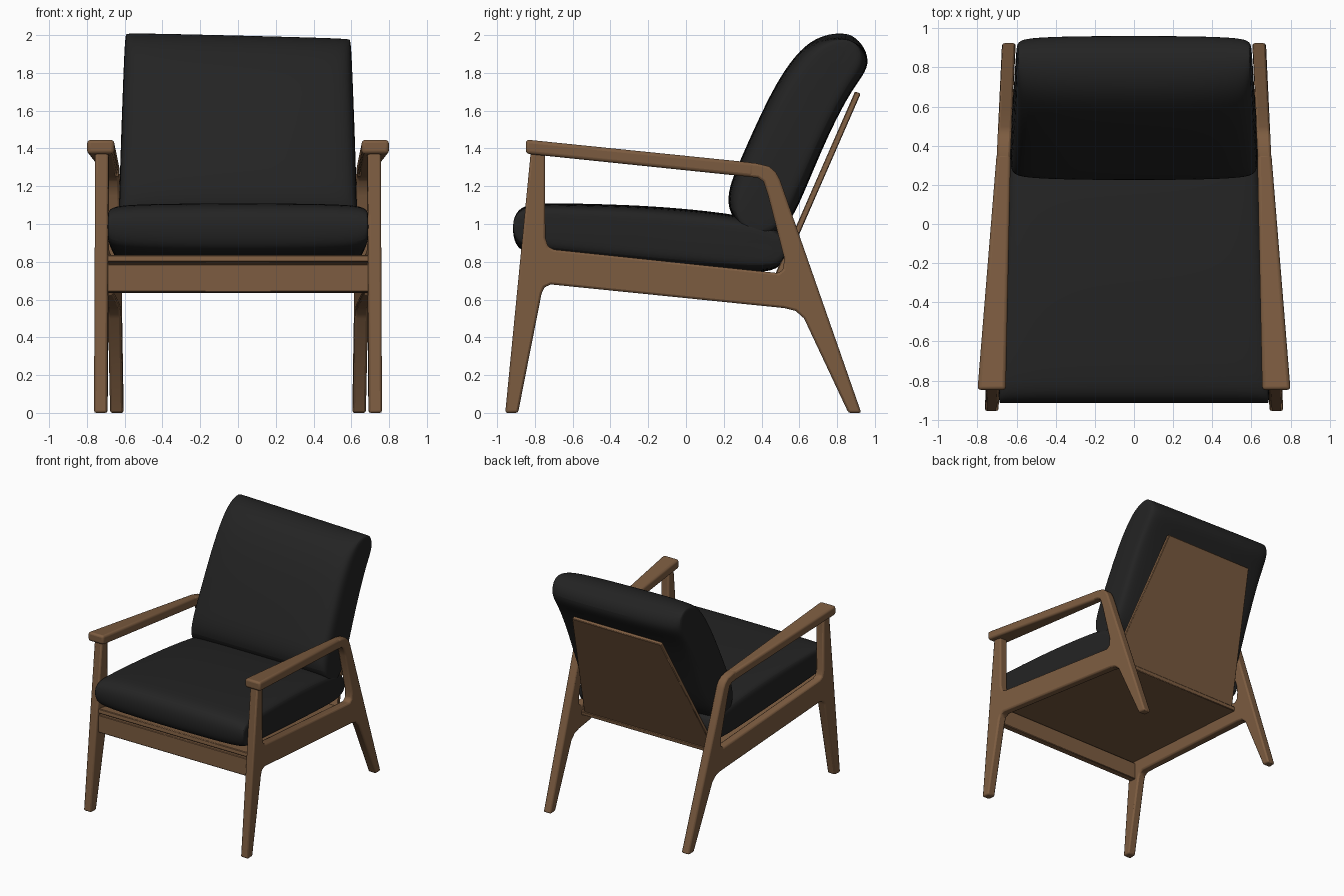
import bpy, bmesh, math
from mathutils import Vector

if "Cube" in bpy.data.objects:
    bpy.data.objects.remove(bpy.data.objects["Cube"])


def material(name, rgb):
    m = bpy.data.materials.new(name)
    m.diffuse_color = (*rgb, 1)
    m.use_nodes = True
    m.node_tree.nodes["Principled BSDF"].inputs["Base Color"].default_value = m.diffuse_color
    return m


WOOD = material("walnut wood", (0.205, 0.108, 0.052))
BLACK = material("black fabric", (0.017, 0.017, 0.017))


def loft(name, rings, mat, bevel=0.0, segments=2, subsurf=0):
    """Skin a list of equal-length point rings and cap both ends."""
    bm = bmesh.new()
    rows = [[bm.verts.new(p) for p in ring] for ring in rings]
    n = len(rows[0])
    for a, b in zip(rows, rows[1:]):
        for i in range(n):
            bm.faces.new((a[i], a[(i + 1) % n], b[(i + 1) % n], b[i]))
    bm.faces.new(rows[0])
    bm.faces.new(rows[-1])
    bmesh.ops.recalc_face_normals(bm, faces=bm.faces)
    me = bpy.data.meshes.new(name)
    bm.to_mesh(me)
    bm.free()
    me.materials.append(mat)
    ob = bpy.data.objects.new(name, me)
    bpy.context.collection.objects.link(ob)
    if bevel:
        mod = ob.modifiers.new("soft edges", 'BEVEL')
        mod.width, mod.segments = bevel, segments
        mod.limit_method, mod.angle_limit = 'ANGLE', math.radians(40)
    if subsurf:
        mod = ob.modifiers.new("smooth", 'SUBSURF')
        mod.levels = mod.render_levels = subsurf
    bpy.ops.object.select_all(action='DESELECT')
    bpy.context.view_layer.objects.active = ob
    ob.select_set(True)
    bpy.ops.object.shade_smooth_by_angle(angle=math.radians(40))
    return ob


# Side frames: front leg, rail and back leg in one outline (y, z), toed in to the back
FRAME = [(-.957, 0), (-.889, 0), (-.765, .63), (-.75, .665), (-.715, .68),
         (.52, .555), (.58, .54), (.625, .50), (.86, 0), (.928, 0),
         (.593, .96), (.497, 1.236), (.475, 1.275), (.44, 1.305), (.37, 1.322),
         (.33, 1.325), (.33, 1.25), (.38, 1.245), (.41, 1.225), (.435, 1.15),
         (.52, .82), (.515, .76), (.49, .74), (-.70, .865), (-.73, .88),
         (-.745, .93), (-.746, 1.40), (-.82, 1.40)]

for side, s in (("left", -1), ("right", 1)):
    loft(side + "_frame",
         [[(s * (.683 - .047 * y + d), y, z) for y, z in FRAME] for d in (-.035, .035)],
         WOOD, bevel=.012)

    # Armrest: wide at the front, tapering into the back leg
    arm = [(-.848, .655, .80, 1.372, 1.447), (.36, .630, .702, 1.247, 1.324)]
    loft(side + "_armrest",
         [[(s * a, y, lo), (s * b, y, lo), (s * b, y, hi), (s * a, y, hi)]
          for y, a, b, lo, hi in arm], WOOD, bevel=.018, segments=3)


def board(name, sections, mat=WOOD):
    """Plank from (half width, bottom/rear y z, top/front y z) sections."""
    return loft(name, [[(-w, y0, z0), (w, y0, z0), (w, y1, z1), (-w, y1, z1)]
                       for w, y0, z0, y1, z1 in sections], mat, bevel=.005, segments=1)


# Front rail, sloping seat board and tapered back panel
board("front_rail", [(.695, -.865, .64, -.865, .787), (.695, -.805, .635, -.805, .78)])
board("seat_board", [(.695, -.865, .80, -.86, .836), (.635, .49, .66, .495, .695)])
board("back_panel", [(.61, .475, .66, .445, .672), (.41, .925, 1.69, .895, 1.702)])


def cushion(name, profile, centre, axis, half_width, sag):
    """Pillow: a side profile repeated across x, thinner toward both ends."""
    c = Vector(centre)
    u = Vector(axis).normalized()
    n = Vector((-u.y, u.x))
    half = [(1.0, .5), (.985, .74), (.93, .9), (.7, .97), (.3, 1.0)]
    stations = [(-f, t) for f, t in half] + [(f, t) for f, t in reversed(half)]
    rings = []
    for f, t in stations:
        ring = []
        for p in profile:
            d = Vector(p) - c
            q = c + u * d.dot(u) + n * d.dot(n) * t
            ring.append((f * half_width(*q), q.x, q.y - sag(f, q.y)))
        rings.append(ring)
    return loft(name, rings, BLACK, subsurf=2)


# Seat cushion follows the toed-in frames
SEAT = [(-.92, .97), (-.91, 1.05), (-.86, 1.10), (-.75, 1.112), (-.4, 1.105),
        (-.1, 1.09), (.2, 1.06), (.42, 1.02), (.52, .96), (.535, .83),
        (.48, .735), (.2, .75), (-.3, .79), (-.75, .835), (-.86, .85), (-.905, .89)]
cushion("seat_cushion", SEAT, (-.2, .94), (1, -.1),
        lambda y, z: .655 - .045 * y, lambda f, z: 0)

# Back cushion leans on the panel; its top edge drops slightly to one side
BACK = [(.23, 1.2), (.215, 1.08), (.29, .98), (.42, .93), (.52, .96), (.60, 1.1),
        (.72, 1.4), (.855, 1.68), (.945, 1.80), (.97, 1.87), (.94, 1.95),
        (.87, 2.0), (.78, 2.01), (.68, 1.985), (.58, 1.905), (.45, 1.71), (.27, 1.3)]
cushion("back_cushion", BACK, (.6, 1.48), (.45, .9),
        lambda y, z: .635 - .035 * (z - 1.0),
        lambda f, z: .015 * (f + .5) * max(0, (z - 1.5) * 2))
